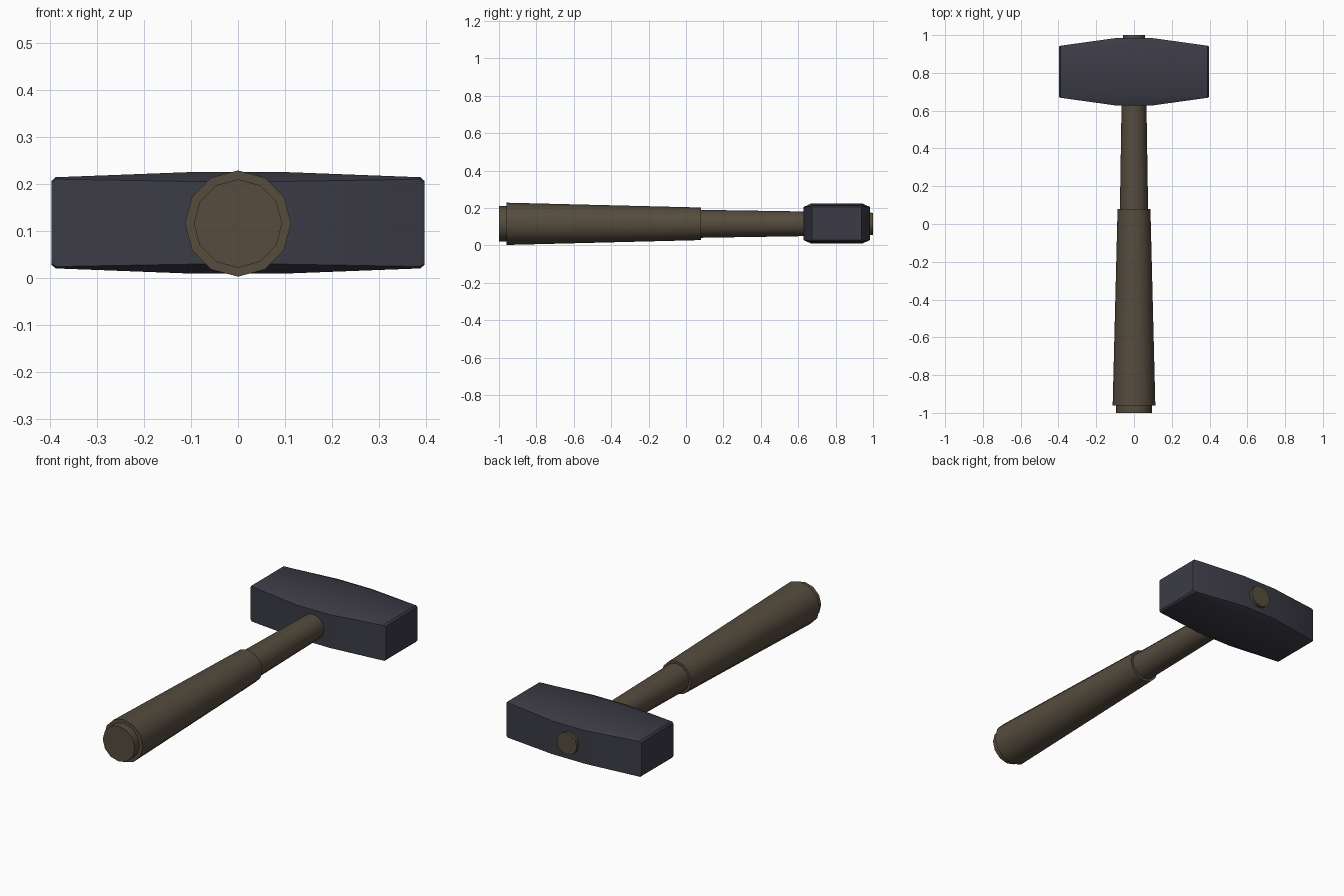
import bpy, bmesh, math

if "Cube" in bpy.data.objects:
    bpy.data.objects.remove(bpy.data.objects["Cube"])


def material(name, colour):
    m = bpy.data.materials.new(name)
    m.diffuse_color = (*colour, 1)
    m.use_nodes = True
    m.node_tree.nodes["Principled BSDF"].inputs["Base Color"].default_value = m.diffuse_color
    return m


iron = material("dark iron", (0.045, 0.044, 0.062))
wood = material("dark wood", (0.092, 0.072, 0.048))


def loft(name, rings, mat):
    """Skin a list of equal-length vertex rings and cap both ends."""
    bm = bmesh.new()
    loops = [[bm.verts.new(p) for p in ring] for ring in rings]
    n = len(loops[0])
    for a, b in zip(loops, loops[1:]):
        for i in range(n):
            j = (i + 1) % n
            bm.faces.new((a[i], a[j], b[j], b[i]))
    bm.faces.new(loops[0])
    bm.faces.new(loops[-1])
    bmesh.ops.recalc_face_normals(bm, faces=bm.faces)
    mesh = bpy.data.meshes.new(name)
    bm.to_mesh(mesh)
    bm.free()
    mesh.materials.append(mat)
    obj = bpy.data.objects.new(name, mesh)
    bpy.context.collection.objects.link(obj)
    bpy.ops.object.select_all(action='DESELECT')
    obj.select_set(True)
    bpy.context.view_layer.objects.active = obj
    bpy.ops.object.shade_smooth_by_angle(angle=math.radians(35))
    return obj


AXIS_Z = 0.115


def circle(y, r, sides=12):
    return [(r * math.cos(math.tau * i / sides), y,
             AXIS_Z + r * math.sin(math.tau * i / sides)) for i in range(sides)]


# Handle: butt cap, tapered grip and thinner shaft that passes through the head
loft("butt_cap", [circle(-1.0, 0.094), circle(-0.95, 0.094)], wood)
loft("grip", [circle(-0.96, 0.113), circle(0.08, 0.087)], wood)
loft("shaft", [circle(0.06, 0.075), circle(0.63, 0.066), circle(1.0, 0.059)], wood)


# Head: chamfered block, widest at the middle and narrowing to both faces
def section(x, hy, hz, cy, cz):
    yc, zc = 0.806, 0.1165
    pts = [(hy, hz - cz), (hy - cy, hz), (cy - hy, hz), (-hy, hz - cz),
           (-hy, cz - hz), (cy - hy, -hz), (hy - cy, -hz), (hy, cz - hz)]
    return [(x, yc + y, zc + z) for y, z in pts]


half = [(0.10, 0.178, 0.108, 0.043, 0.02),
        (0.388, 0.138, 0.097, 0.006, 0.004),
        (0.397, 0.133, 0.089, 0.006, 0.004)]
rings = [section(-x, *rest) for x, *rest in reversed(half)] + [section(*h) for h in half]
loft("hammer_head", rings, iron)
